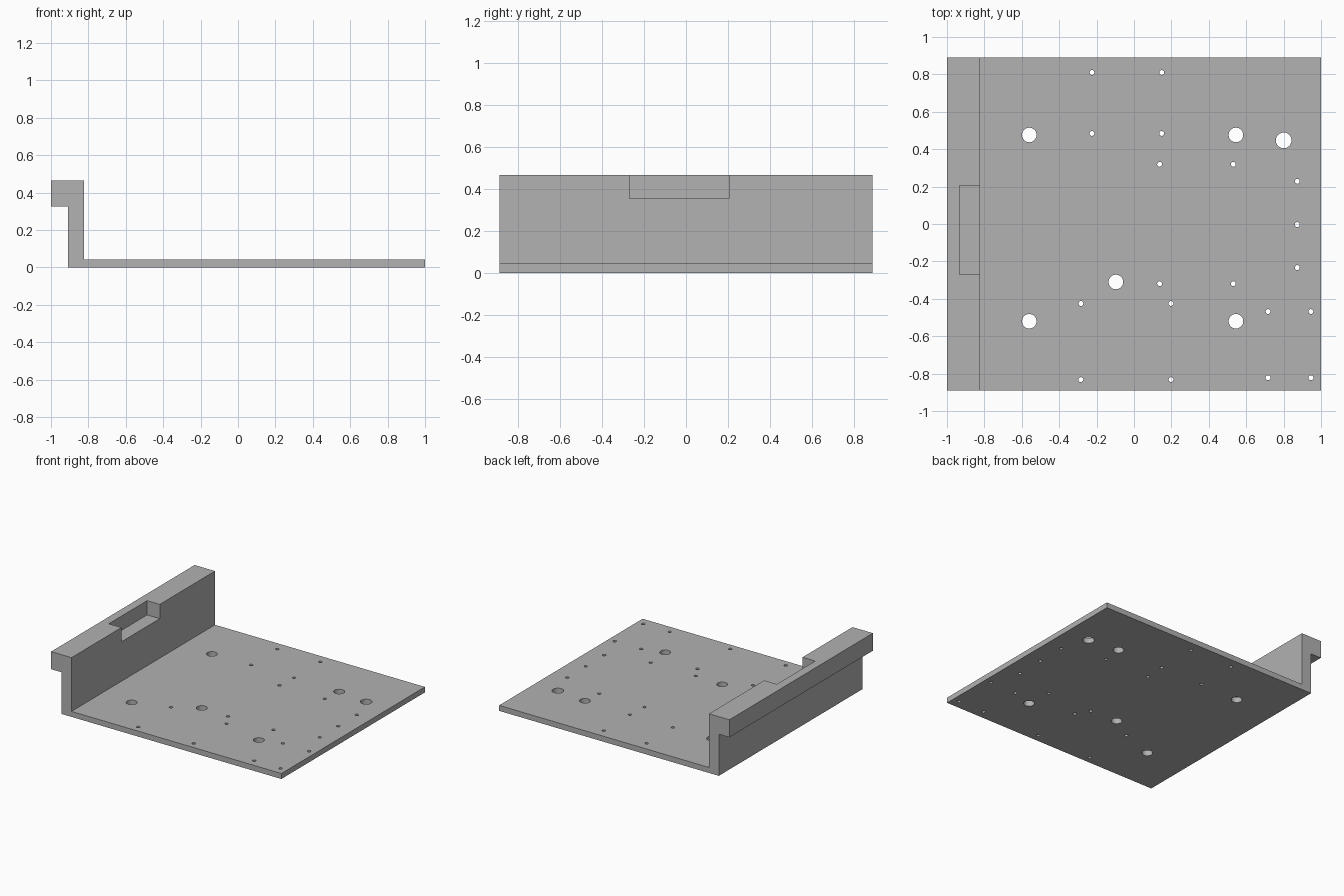
import bpy
import bmesh
from itertools import product
from mathutils import Matrix, Vector

default_cube = bpy.data.objects.get("Cube")
if default_cube:
    bpy.data.objects.remove(default_cube, do_unlink=True)

# Overall dimensions
HALF_DEPTH = 0.89
PLATE_TOP = 0.043
WALL_BACK, WALL_FACE = -0.908, -0.823
LIP_BOTTOM, LIP_TOP = 0.327, 0.465

grey = bpy.data.materials.new("plain_grey")
grey.use_nodes = True
grey_colour = (0.445, 0.445, 0.445, 1)
grey.diffuse_color = grey_colour
grey.node_tree.nodes["Principled BSDF"].inputs["Base Color"].default_value = grey_colour


def make_object(name, bm):
    """Turn a bmesh into a grey object in the scene."""
    bmesh.ops.recalc_face_normals(bm, faces=bm.faces)
    mesh = bpy.data.meshes.new(name)
    bm.to_mesh(mesh)
    bm.free()
    mesh.materials.append(grey)
    obj = bpy.data.objects.new(name, mesh)
    bpy.context.scene.collection.objects.link(obj)
    return obj


def cut(target, cutter):
    """Subtract a cutter, apply the result and remove the helper."""
    cutter.hide_render = True
    modifier = target.modifiers.new("cut", "BOOLEAN")
    modifier.operation = "DIFFERENCE"
    modifier.solver = "EXACT"
    modifier.object = cutter
    bpy.context.view_layer.objects.active = target
    bpy.ops.object.modifier_apply(modifier=modifier.name)
    bpy.data.objects.remove(cutter, do_unlink=True)


# Base plate, upright wall and outward lip as one extruded profile
profile = [
    (WALL_BACK, 0), (1, 0), (1, PLATE_TOP), (WALL_FACE, PLATE_TOP),
    (WALL_FACE, LIP_TOP), (-1, LIP_TOP), (-1, LIP_BOTTOM), (WALL_BACK, LIP_BOTTOM),
]
bm = bmesh.new()
section = bm.faces.new([bm.verts.new((x, -HALF_DEPTH, z)) for x, z in profile])
extruded = bmesh.ops.extrude_face_region(bm, geom=[section])["geom"]
moved = [item for item in extruded if isinstance(item, bmesh.types.BMVert)]
bmesh.ops.translate(bm, verts=moved, vec=(0, HALF_DEPTH * 2, 0))
bracket = make_object("mounting_bracket", bm)

# Notch in the top of the lip, open towards the plate
low, high = Vector((-0.933, -0.27, 0.353)), Vector((-0.7, 0.205, 0.6))
bm = bmesh.new()
bmesh.ops.create_cube(bm, size=1)
for vert in bm.verts:
    vert.co = (low + high) / 2 + vert.co * (high - low)
cut(bracket, make_object("notch_cutter", bm))

# Hole centres: rectangular patterns of screw holes and large holes
screw_patterns = [
    ((-0.225, 0.148), (0.484, 0.81)),
    ((0.137, 0.531), (-0.319, 0.319)),
    ((-0.284, 0.198), (-0.425, -0.832)),
    ((0.717, 0.946), (-0.468, -0.822)),
    ((0.873,), (0.228, -0.003, -0.233)),
]
holes = [(x, y, 0.013) for xs, ys in screw_patterns for x, y in product(xs, ys)]
holes += [(x, y, 0.039) for x, y in product((-0.56, 0.545), (-0.52, 0.476))]
holes += [(-0.097, -0.31, 0.039), (0.8, 0.447, 0.042)]

bm = bmesh.new()
for x, y, radius in holes:
    bmesh.ops.create_cone(
        bm, cap_ends=True, segments=32, radius1=radius, radius2=radius,
        depth=PLATE_TOP * 3, matrix=Matrix.Translation((x, y, PLATE_TOP / 2)),
    )
cut(bracket, make_object("hole_cutter", bm))

# Smooth hole walls, crisp edges everywhere else
bpy.ops.object.select_all(action="DESELECT")
bracket.select_set(True)
bpy.context.view_layer.objects.active = bracket
bpy.ops.object.shade_smooth_by_angle(angle=0.5)
